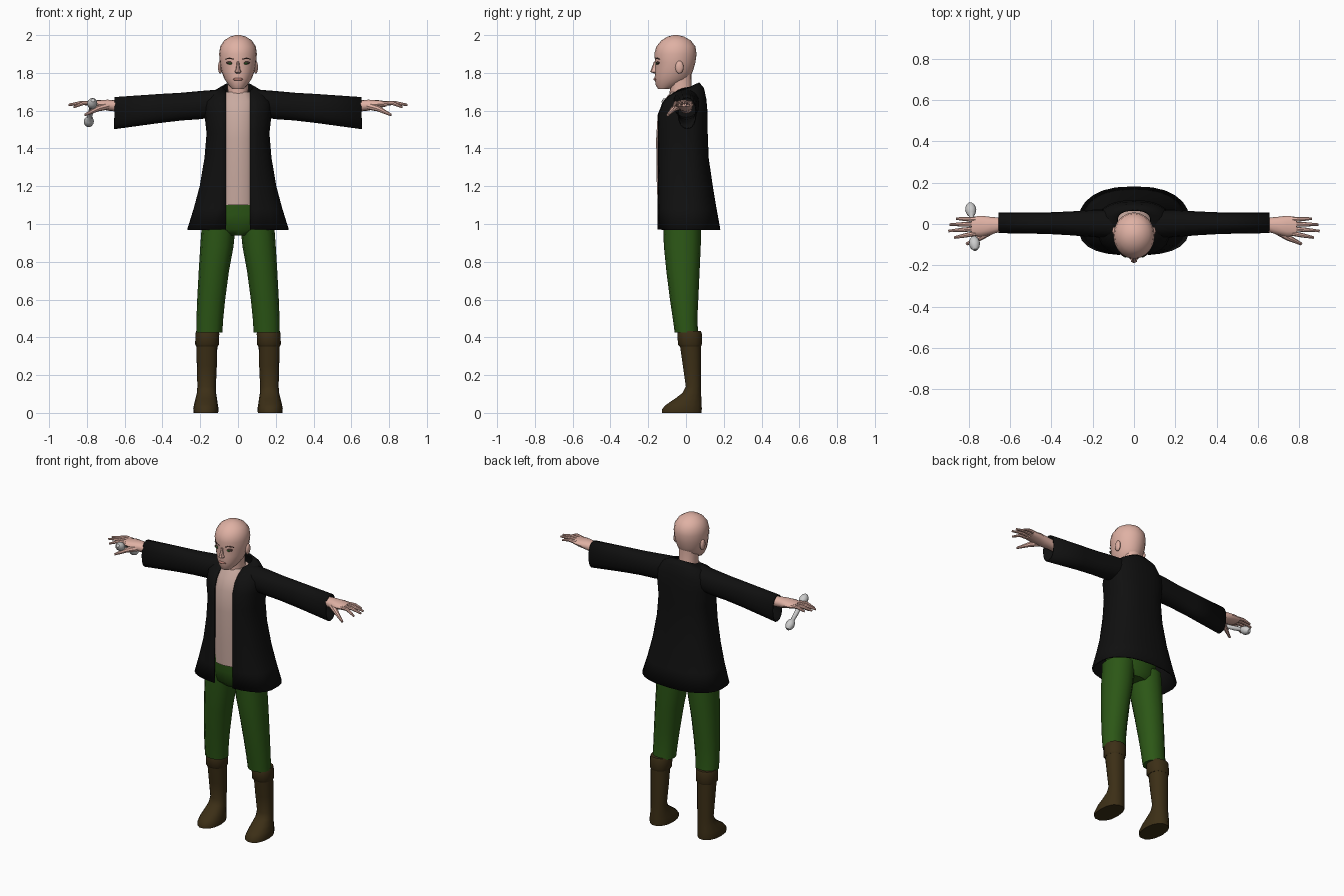
import bpy, bmesh
from math import pi, sin, cos, asin, copysign
from mathutils import Vector

old = bpy.data.objects.get("Cube")
if old:
    bpy.data.objects.remove(old)


def material(name, rgb):
    m = bpy.data.materials.new(name)
    m.use_nodes = True
    m.diffuse_color = (*rgb, 1)
    bsdf = m.node_tree.nodes["Principled BSDF"]
    bsdf.inputs["Base Color"].default_value = (*rgb, 1)
    bsdf.inputs["Roughness"].default_value = 0.8
    return m


SKIN = material("skin", (0.74, 0.44, 0.37))
CHEST = material("chest_skin", (0.58, 0.40, 0.35))
BLACK = material("black_cloth", (0.005, 0.005, 0.005))
GREEN = material("green_cloth", (0.025, 0.095, 0.008))
BROWN = material("brown_leather", (0.045, 0.028, 0.008))
GREY = material("pale_metal", (0.6, 0.6, 0.6))
IRIS = material("green_eye", (0.05, 0.2, 0.04))
DARK = material("dark_lash", (0.06, 0.03, 0.025))
LIP = material("lip", (0.5, 0.22, 0.18))
parts = []


def spow(v, p):
    return copysign(abs(v) ** p, v)


def skin_rings(name, rings, mat, closed=True, caps=(True, True), thick=0):
    """Join rings of points into one surface."""
    bm = bmesh.new()
    rows = [[bm.verts.new(p) for p in ring] for ring in rings]
    n = len(rows[0])
    for a, b in zip(rows, rows[1:]):
        for i in range(n if closed else n - 1):
            j = (i + 1) % n
            bm.faces.new((a[i], a[j], b[j], b[i]))
    for row, cap in zip((rows[0], rows[-1]), caps):
        if cap and closed:
            bm.faces.new(row)
    bmesh.ops.recalc_face_normals(bm, faces=bm.faces)
    mesh = bpy.data.meshes.new(name)
    bm.to_mesh(mesh)
    bm.free()
    mesh.materials.append(mat)
    ob = bpy.data.objects.new(name, mesh)
    bpy.context.collection.objects.link(ob)
    if thick:
        mod = ob.modifiers.new("thickness", "SOLIDIFY")
        mod.thickness = thick
        mod.offset = -1
    parts.append(ob)
    return ob


def loft(name, rows, mat, axis="z", side=1, sides=16, p=0.9, **kw):
    """Rows: position, centre, half width, low and high of the other direction."""
    rings = []
    for t, c, r, lo, hi in rows:
        ring = []
        for i in range(sides):
            a = 2 * pi * i / sides
            u = c + r * spow(cos(a), p)
            v = (lo + hi) / 2 + (hi - lo) / 2 * spow(sin(a), p)
            ring.append((side * u, v, t) if axis == "z" else (side * t, u, v))
        rings.append(ring)
    return skin_rings(name, rings, mat, **kw)


def tube(name, points, radii, mat, side=1, sides=8):
    pts = [Vector((side * x, y, z)) for x, y, z in points]
    q = (pts[-1] - pts[0]).to_track_quat("Z", "Y")
    rings = [[c + q @ Vector((r * cos(2 * pi * i / sides), r * sin(2 * pi * i / sides), 0))
              for i in range(sides)] for c, r in zip(pts, radii)]
    return skin_rings(name, rings, mat)


def blob(name, loc, size, mat):
    bm = bmesh.new()
    bmesh.ops.create_uvsphere(bm, u_segments=12, v_segments=8, radius=1)
    for v in bm.verts:
        v.co = Vector([c * s + o for c, s, o in zip(v.co, size, loc)])
    mesh = bpy.data.meshes.new(name)
    bm.to_mesh(mesh)
    bm.free()
    mesh.materials.append(mat)
    ob = bpy.data.objects.new(name, mesh)
    bpy.context.collection.objects.link(ob)
    parts.append(ob)


# Head and neck
loft("head", [(1.715, 0, .03, -.148, -.09), (1.735, 0, .05, -.16, -.03),
              (1.77, 0, .073, -.166, .02), (1.81, 0, .088, -.164, .037),
              (1.855, 0, .096, -.163, .05), (1.9, 0, .1, -.168, .056),
              (1.94, 0, .094, -.157, .05), (1.972, 0, .073, -.13, .025),
              (1.992, 0, .042, -.098, -.01), (2, 0, .012, -.065, -.042)], SKIN, sides=20, p=1)
loft("neck", [(1.64, 0, .06, -.09, .05), (1.72, 0, .055, -.085, .03),
              (1.8, 0, .057, -.1, .03)], SKIN)
loft("nose", [(1.797, 0, .012, -.17, -.14), (1.806, 0, .018, -.19, -.14),
              (1.82, 0, .011, -.184, -.14), (1.86, 0, .007, -.17, -.14)], SKIN, sides=8)
blob("lips", (0, -.161, 1.766), (.026, .011, .008), LIP)
for s, n in ((1, "left"), (-1, "right")):
    blob(n + "_ear", (s * .094, -.035, 1.83), (.012, .022, .034), SKIN)
    blob(n + "_lashes", (s * .042, -.147, 1.853), (.021, .011, .008), DARK)
    blob(n + "_iris", (s * .042, -.152, 1.85), (.011, .01, .006), IRIS)
    tube(n + "_eyebrow", [(.02, -.161, 1.872), (.045, -.154, 1.878), (.068, -.139, 1.872)],
         [.003, .004, .002], DARK, s, 6)

# Bare chest
loft("chest", [(1.1, 0, .1, -.15, .07), (1.25, 0, .1, -.156, .07),
               (1.45, 0, .1, -.158, .08), (1.58, 0, .1, -.15, .08),
               (1.65, 0, .1, -.12, .08), (1.7, 0, .07, -.08, .05)], CHEST, p=.8)

# Open coat body: front height, back height, half width, front, back
coat = []
for zf, zb, rx, yf, yb in ((.97, .97, .27, -.152, .182), (1.08, 1.08, .236, -.152, .162),
                           (1.2, 1.2, .204, -.152, .142), (1.35, 1.35, .178, -.152, .12),
                           (1.48, 1.48, .167, -.153, .115), (1.58, 1.58, .178, -.152, .115),
                           (1.64, 1.66, .175, -.13, .108), (1.675, 1.72, .135, -.1, .095),
                           (1.7, 1.75, .082, -.06, .07)):
    p, steps = .8, 24
    a0 = asin((.065 / rx) ** (1 / p))
    mid, ring = .015, []
    for i in range(steps + 1):
        a = a0 + (2 * pi - 2 * a0) * i / steps
        c = cos(a)
        y = mid - (mid - yf) * c ** .6 if c > 0 else mid + (yb - mid) * (-c) ** .95
        ring.append((rx * spow(sin(a), p), y, zf + (zb - zf) * (1 - c) / 2))
    coat.append(ring)
skin_rings("coat_body", coat, BLACK, closed=False, thick=.008)

# Trousers seat
loft("trouser_seat", [(.94, 0, .07, -.09, .06), (.97, 0, .15, -.12, .078),
                      (1.05, 0, .165, -.135, .085), (1.145, 0, .15, -.14, .085)], GREEN)

for s, n in ((1, "left"), (-1, "right")):
    # Sleeve, open at the cuff
    loft(n + "_sleeve", [(.1, .0, .07, 1.57, 1.712), (.2, .003, .066, 1.555, 1.704),
                         (.3, .003, .058, 1.548, 1.695), (.42, .004, .052, 1.534, 1.688),
                         (.655, .006, .05, 1.502, 1.672)], BLACK, "x", s,
         caps=(True, False), thick=.006)
    # Wrist, palm, fingers and thumb
    loft(n + "_hand", [(.45, .0, .035, 1.585, 1.655), (.64, -.003, .033, 1.595, 1.655),
                       (.69, -.008, .042, 1.6, 1.658), (.74, -.01, .05, 1.612, 1.656),
                       (.785, -.012, .046, 1.622, 1.65)], SKIN, "x", s, sides=12)
    for f, (y0, y1, x1, z1) in enumerate(((-.045, -.066, .87, 1.618), (-.023, -.034, .898, 1.63),
                                          (.0, -.003, .893, 1.632), (.022, .026, .86, 1.63))):
        tube(f"{n}_finger_{f + 1}",
             [(.765, y0, 1.637), ((.765 + x1) / 2, (y0 + y1) / 2, 1.641), (x1, y1, z1)],
             [.012, .0105, .006], SKIN, s)
    tube(n + "_thumb", [(.69, -.03, 1.625), (.745, -.066, 1.61), (.81, -.097, 1.577)],
         [.02, .015, .007], SKIN, s)
    # Trouser leg
    loft(n + "_trouser_leg", [(.425, .152, .069, -.06, .064), (.5, .149, .071, -.07, .06),
                              (.6, .142, .074, -.085, .065), (.75, .128, .08, -.104, .072),
                              (.88, .112, .088, -.117, .078), (1.02, .1, .09, -.122, .08)],
         GREEN, side=s, sides=12)
    # Boot with folded cuff
    loft(n + "_boot", [(0, .17, .065, -.13, .085), (.022, .17, .067, -.128, .086),
                       (.045, .17, .063, -.105, .085), (.075, .168, .057, -.06, .083),
                       (.105, .167, .051, -.02, .081), (.14, .166, .049, -.002, .08),
                       (.25, .165, .053, -.018, .08), (.37, .165, .056, -.035, .08)],
         BROWN, side=s, sides=14)
    loft(n + "_boot_cuff", [(.352, .164, .057, -.036, .081), (.362, .164, .063, -.044, .085),
                            (.42, .162, .063, -.047, .085), (.434, .162, .059, -.042, .08)],
         BROWN, side=s, sides=14)

# Double-ended baton held in the right hand
front, back = Vector((-.768, -.125, 1.655)), Vector((-.793, .1, 1.525))
steps = (0, .06, .14, .22, .27, .5, .73, .78, .86, .94, 1)
tube("held_baton", [front.lerp(back, t) for t in steps],
     [.01, .023, .027, .022, .012, .014, .012, .022, .027, .023, .01], GREY, sides=12)

# Smooth shading with sharp edges kept
bpy.ops.object.select_all(action="DESELECT")
for ob in parts:
    ob.select_set(True)
bpy.context.view_layer.objects.active = parts[0]
bpy.ops.object.shade_smooth_by_angle(angle=.7)
